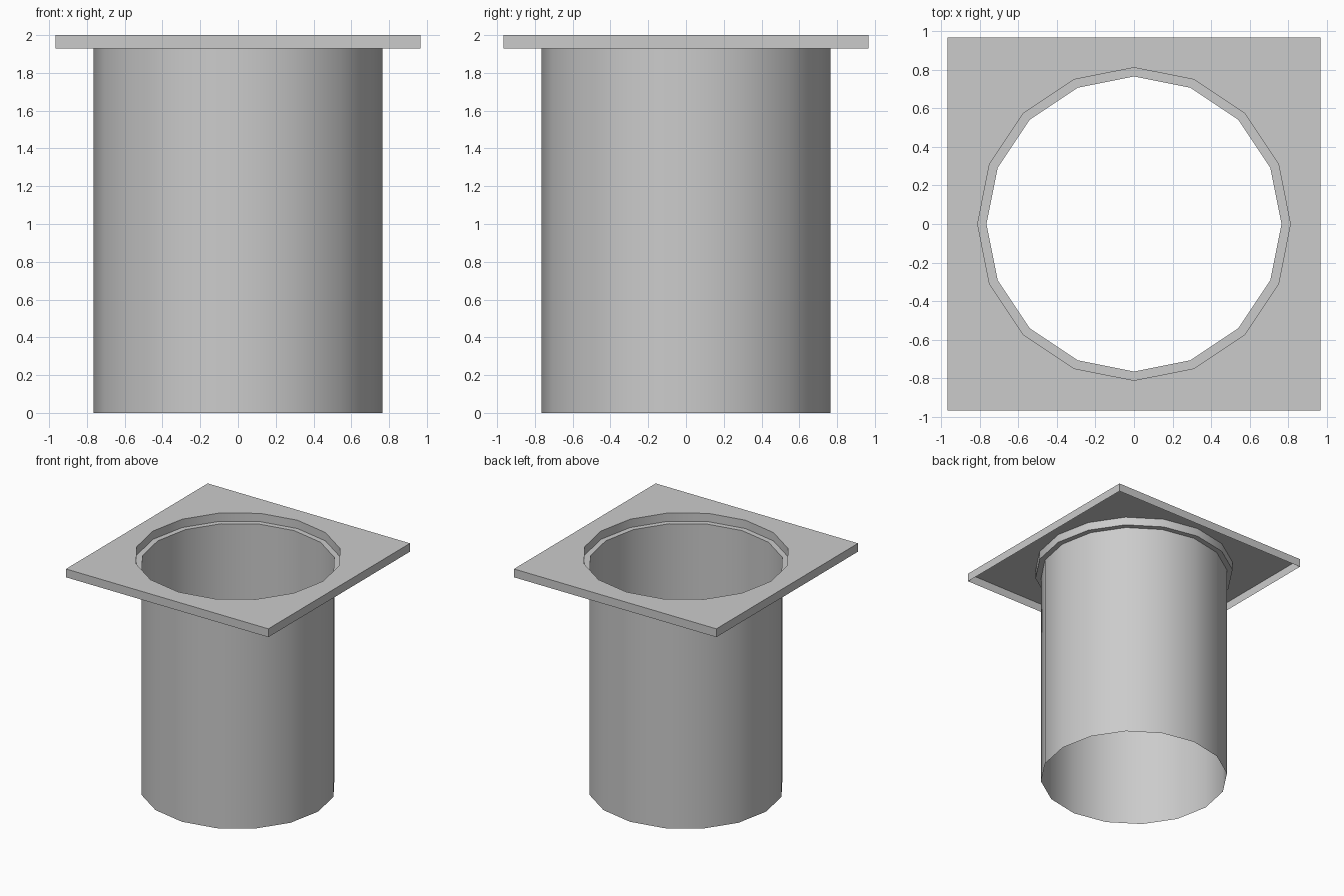
import bpy, bmesh, math

if "Cube" in bpy.data.objects:
    bpy.data.objects.remove(bpy.data.objects["Cube"])

SIDES = 16
HALF = 0.966      # half width of the square flange
TOP, LIP = 2.0, 1.928

bm = bmesh.new()


def ring(radius, z, square=False):
    """Loop of points on a circle, or pushed out onto a square."""
    loop = []
    for i in range(SIDES):
        a = 2 * math.pi * i / SIDES
        c, s = math.cos(a), math.sin(a)
        k = radius / max(abs(c), abs(s)) if square else radius
        loop.append(bm.verts.new((k * c, k * s, z)))
    return loop


# One open sheet: outer skirt, flange top, collar wall, ledge, tube wall
loops = [
    ring(HALF, LIP, True),
    ring(HALF, TOP, True),
    ring(0.811, TOP),
    ring(0.811, LIP),
    ring(0.765, LIP),
    ring(0.765, 0.0),
]
for a, b in zip(loops, loops[1:]):
    for i in range(SIDES):
        j = (i + 1) % SIDES
        bm.faces.new((a[i], a[j], b[j], b[i]))

mesh = bpy.data.meshes.new("flanged_tube")
bm.to_mesh(mesh)
bm.free()
tube = bpy.data.objects.new("flanged_tube", mesh)
bpy.context.collection.objects.link(tube)

# Smooth round walls, crisp rims
bpy.context.view_layer.objects.active = tube
tube.select_set(True)
bpy.ops.object.shade_smooth_by_angle(angle=math.radians(30))
